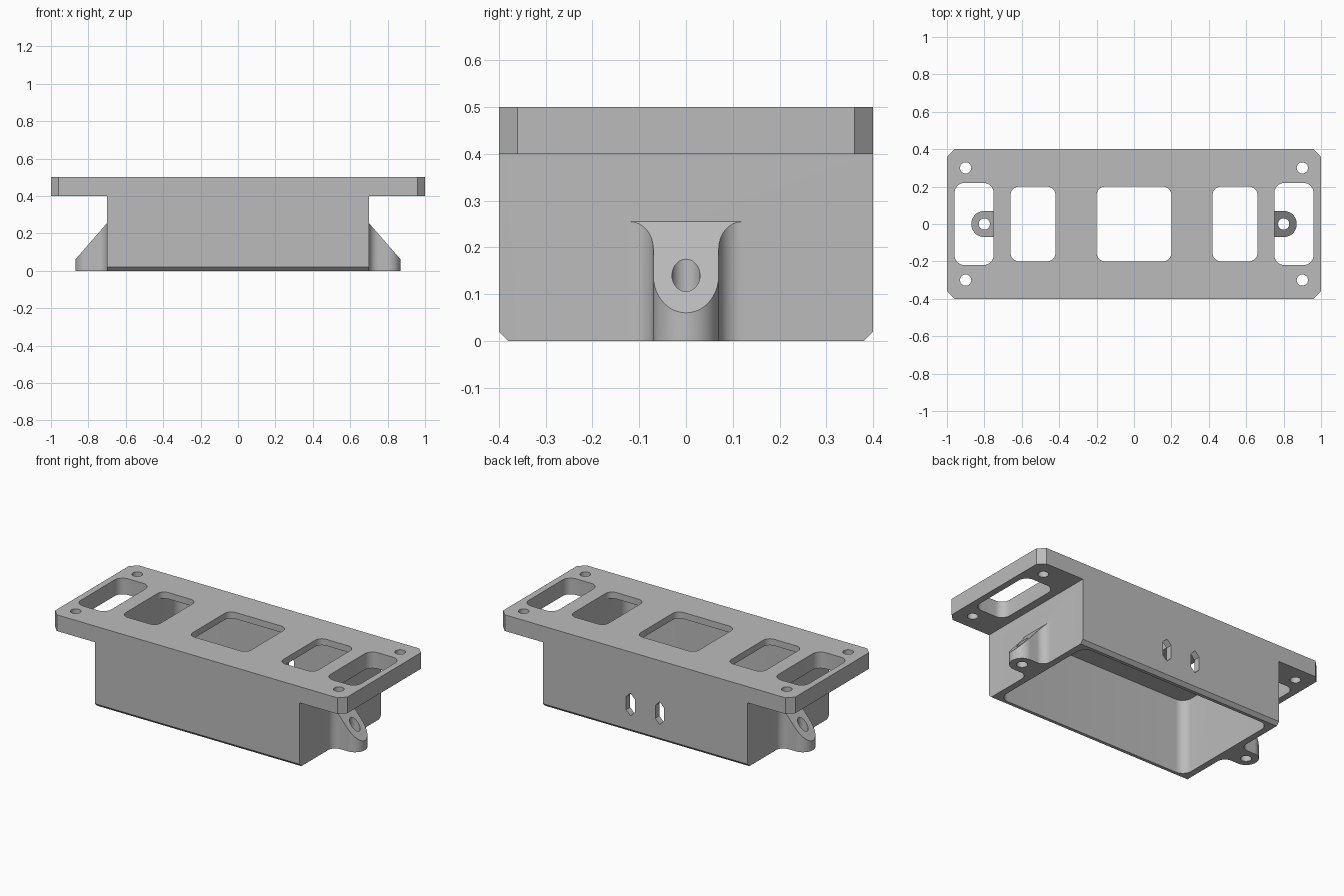
import bpy
import bmesh
from math import sin, cos, pi, radians
from mathutils import Vector

cube = bpy.data.objects.get("Cube")
if cube:
    bpy.data.objects.remove(cube, do_unlink=True)

gray = bpy.data.materials.new("plain gray")
gray.use_nodes = True
color = (0.5, 0.5, 0.5, 1)
gray.diffuse_color = color
gray.node_tree.nodes["Principled BSDF"].inputs["Base Color"].default_value = color


def prism(name, outline, start, end, axis="z", top=None):
    """Extrude a closed outline along an axis; top(x) can slope the upper end."""
    place = {"x": lambda a, b, h: (h, a, b),
             "y": lambda a, b, h: (a, h, b),
             "z": lambda a, b, h: (a, b, h)}[axis]
    bm = bmesh.new()
    low = [bm.verts.new(place(a, b, start)) for a, b in outline]
    high = [bm.verts.new(place(a, b, top(a) if top else end)) for a, b in outline]
    bm.faces.new(low)
    bm.faces.new(high)
    n = len(outline)
    for i in range(n):
        j = (i + 1) % n
        bm.faces.new((low[i], low[j], high[j], high[i]))
    bmesh.ops.recalc_face_normals(bm, faces=bm.faces)
    mesh = bpy.data.meshes.new(name)
    bm.to_mesh(mesh)
    bm.free()
    mesh.materials.append(gray)
    obj = bpy.data.objects.new(name, mesh)
    bpy.context.collection.objects.link(obj)
    return obj


def arc(cx, cy, r, a0, a1, steps):
    angles = [radians(a0 + (a1 - a0) * i / steps) for i in range(steps + 1)]
    return [(cx + r * cos(a), cy + r * sin(a)) for a in angles]


def circle(cx, cy, r, steps=40):
    return arc(cx, cy, r, 0, 360, steps)[:-1]


def rounded(cx, w, d, r):
    """Rounded rectangle of half sizes w and d, centred on (cx, 0)."""
    points = []
    for i, (sx, sy) in enumerate([(1, 1), (-1, 1), (-1, -1), (1, -1)]):
        points += arc(cx + sx * (w - r), sy * (d - r), r, 90 * i, 90 * i + 90, 10)
    return points


def combine(target, other, operation):
    mod = target.modifiers.new(operation.lower(), "BOOLEAN")
    mod.operation = operation
    mod.solver = "EXACT"
    mod.object = other
    bpy.context.view_layer.objects.active = target
    bpy.ops.object.modifier_apply(modifier=mod.name)
    bpy.data.objects.remove(other, do_unlink=True)


# Box with chamfered lower long edges
housing = prism("housing", [(-0.38, 0), (0.38, 0), (0.4, 0.02), (0.4, 0.45),
                            (-0.4, 0.45), (-0.4, 0.02)], -0.7, 0.7, "x")

# Top plate with cut corners
plate = prism("top_plate", [(1, -0.36), (1, 0.36), (0.96, 0.4), (-0.96, 0.4),
                            (-1, 0.36), (-1, -0.36), (-0.96, -0.4), (0.96, -0.4)],
              0.4, 0.5)
combine(housing, plate, "UNION")

# Sloped screw lugs, flared where they meet the end walls
half = [(0.68, 0.12)] + arc(0.75, 0.12, 0.05, 180, 270, 12) \
    + arc(0.8, 0, 0.07, 90, 0, 16)
lug_outline = half + [(x, -y) for x, y in reversed(half[:-1])]
for side in (1, -1):
    lug = prism("lug", [(side * x, y) for x, y in lug_outline], 0, 0,
                top=lambda x: 0.255 - (abs(x) - 0.7) * 0.195 / 0.17)
    combine(housing, lug, "UNION")

# Open cavity underneath
cutters = [prism("cavity", rounded(0, 0.66, 0.36, 0.06), -0.1, 0.46)]

# Plate windows
cutters.append(prism("window", rounded(0, 0.2, 0.2, 0.045), 0.42, 0.6))
for side in (1, -1):
    cutters.append(prism("window", rounded(side * 0.54, 0.12, 0.2, 0.045), 0.42, 0.6))
    cutters.append(prism("end_window", rounded(side * 0.855, 0.105, 0.22, 0.055), 0.3, 0.6))
    # Screw holes in the lugs and the plate corners
    cutters.append(prism("lug_hole", circle(side * 0.8, 0, 0.03), -0.1, 0.35))
    for end in (1, -1):
        cutters.append(prism("corner_hole", circle(side * 0.9, end * 0.3, 0.03), 0.3, 0.6))
    # Six-sided slots in the back wall
    slot = [(0, 0.07), (0.03, 0.04), (0.03, -0.04), (0, -0.07), (-0.03, -0.04), (-0.03, 0.04)]
    cutters.append(prism("slot", [(side * 0.1 + x, 0.175 + z) for x, z in slot], 0.3, 0.5, "y"))

for cutter in cutters:
    combine(housing, cutter, "DIFFERENCE")

# Smooth the round walls, keep the edges sharp
bpy.ops.object.select_all(action="DESELECT")
housing.select_set(True)
bpy.context.view_layer.objects.active = housing
bpy.ops.object.shade_smooth_by_angle(angle=radians(25))
